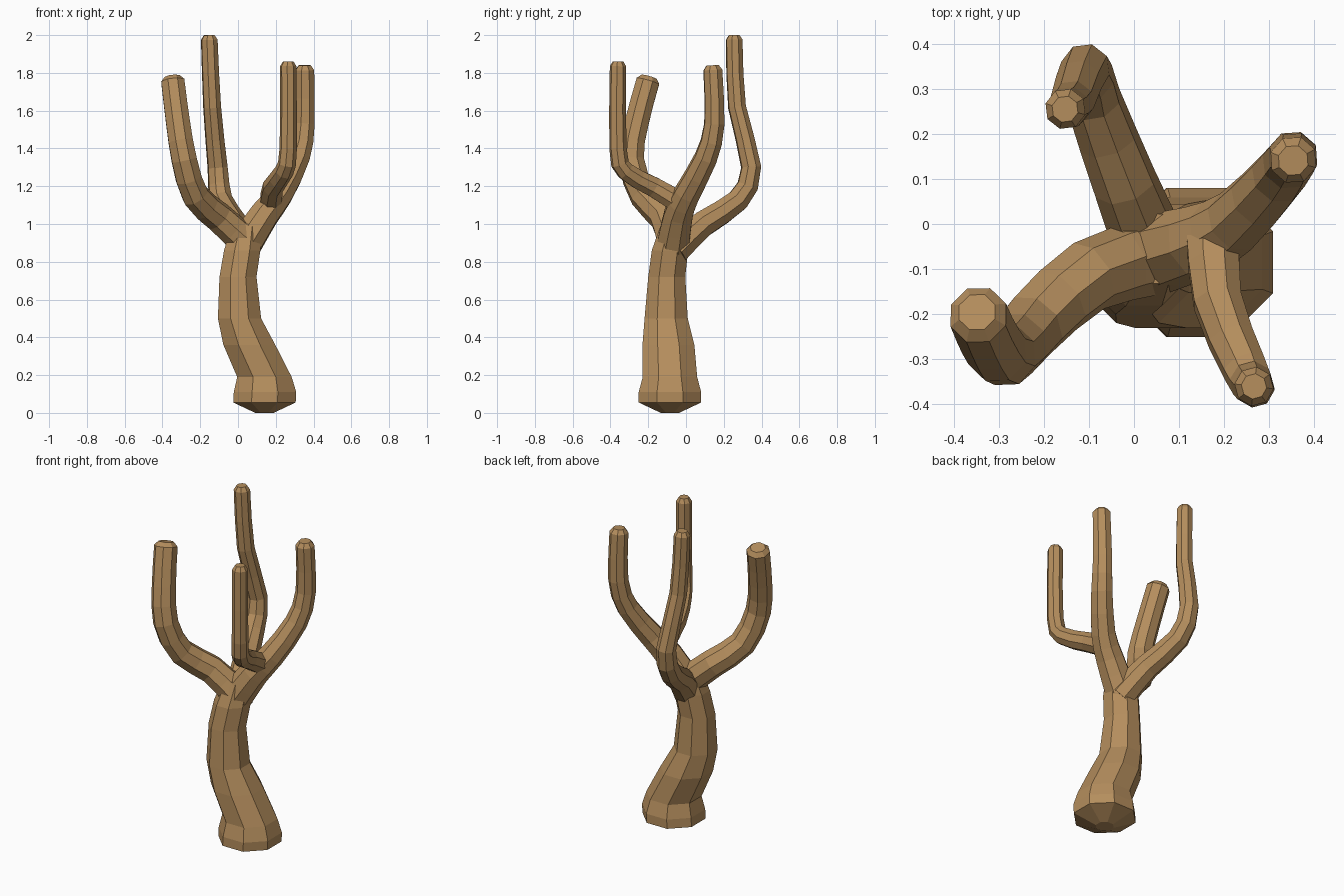
import bpy, bmesh, math
from mathutils import Vector

if "Cube" in bpy.data.objects:
    bpy.data.objects.remove(bpy.data.objects["Cube"])

SIDES = 8
bark = bpy.data.materials.new("bark")
bark.diffuse_color = (0.46, 0.27, 0.11, 1)
bark.use_nodes = True
bark.node_tree.nodes["Principled BSDF"].inputs["Base Color"].default_value = bark.diffuse_color


def tube(name, pts, radii, level=False):
    """Closed eight-sided tube; level keeps every ring horizontal."""
    bm = bmesh.new()
    rings, side, last = [], Vector((1, 0, 0)), len(pts) - 1
    for i, p in enumerate(pts):
        t = Vector((0, 0, 1))
        if not level:
            t = (pts[min(i + 1, last)] - pts[max(i - 1, 0)]).normalized()
        side = (side - t * side.dot(t)).normalized()
        up = t.cross(side)
        ring = []
        for k in range(SIDES):
            ang = math.tau * (k + 0.5) / SIDES
            ring.append(bm.verts.new(p + (side * math.cos(ang) + up * math.sin(ang)) * radii[i] * 1.04))
        rings.append(ring)
    for lo, hi in zip(rings, rings[1:]):
        for k in range(SIDES):
            n = (k + 1) % SIDES
            bm.faces.new((lo[k], lo[n], hi[n], hi[k]))
    bm.faces.new(rings[0][::-1])
    bm.faces.new(rings[-1])
    bmesh.ops.recalc_face_normals(bm, faces=bm.faces)
    mesh = bpy.data.meshes.new(name)
    bm.to_mesh(mesh)
    bm.free()
    mesh.materials.append(bark)
    ob = bpy.data.objects.new(name, mesh)
    bpy.context.collection.objects.link(ob)
    return ob


def branch(name, r0, r1, *path):
    """Tapered branch on a smooth curve through the path, with a blunt tip."""
    p = [Vector(q) for q in path]
    ext = [2 * p[0] - p[1]] + p + [2 * p[-1] - p[-2]]
    pts = []
    for a, b, c, d in zip(ext, ext[1:], ext[2:], ext[3:]):
        pts += [b, (9 * (b + c) - a - d) / 16]
    pts.append(p[-1])
    n = len(pts) - 1
    radii = [r1 + (r0 - r1) * (1 - i / n) ** 1.5 for i in range(n + 1)]
    pts.append(p[-1] + (pts[-1] - pts[-2]).normalized() * 0.025)
    radii.append(r1 * 0.65)
    return tube(name, pts, radii)


# Trunk: rounded foot, S-shaped stem, narrowing into the fork
stem = [(0.14, -0.085, 0, 0.05), (0.14, -0.085, 0.055, 0.172),
        (0.143, -0.085, 0.11, 0.172), (0.14, -0.085, 0.19, 0.15),
        (0.06, -0.093, 0.36, 0.143), (0.008, -0.105, 0.5, 0.119),
        (0, -0.102, 0.72, 0.102), (0.022, -0.085, 0.86, 0.1),
        (0.045, -0.055, 1, 0.08)]
trunk = tube("tree_trunk", [Vector(s[:3]) for s in stem], [s[3] for s in stem], level=True)

branches = [
    branch("left_front_branch", 0.083, 0.064,
           (0.05, -0.07, 0.9), (-0.1, -0.115, 1.035), (-0.225, -0.225, 1.15),
           (-0.285, -0.29, 1.34), (-0.318, -0.26, 1.54), (-0.345, -0.202, 1.755)),
    branch("tall_back_branch", 0.08, 0.044,
           (0.04, -0.06, 0.86), (-0.02, 0.09, 1), (-0.09, 0.275, 1.125),
           (-0.108, 0.345, 1.3), (-0.137, 0.27, 1.62), (-0.152, 0.255, 1.975)),
    branch("right_back_branch", 0.09, 0.051,
           (0.03, -0.07, 0.88), (0.14, -0.04, 1.05), (0.225, 0.005, 1.16),
           (0.32, 0.105, 1.35), (0.352, 0.15, 1.53), (0.353, 0.142, 1.815)),
    # Grows out of the right back branch
    branch("right_front_branch", 0.062, 0.042,
           (0.175, -0.01, 1.1), (0.185, -0.17, 1.195), (0.245, -0.32, 1.28),
           (0.266, -0.36, 1.4), (0.266, -0.36, 1.835)),
]

# Fuse the branches into the trunk
bpy.context.view_layer.objects.active = trunk
for b in branches:
    m = trunk.modifiers.new("fuse", 'BOOLEAN')
    m.operation, m.solver, m.object = 'UNION', 'EXACT', b
    bpy.ops.object.modifier_apply(modifier=m.name)
    bpy.data.objects.remove(b)
